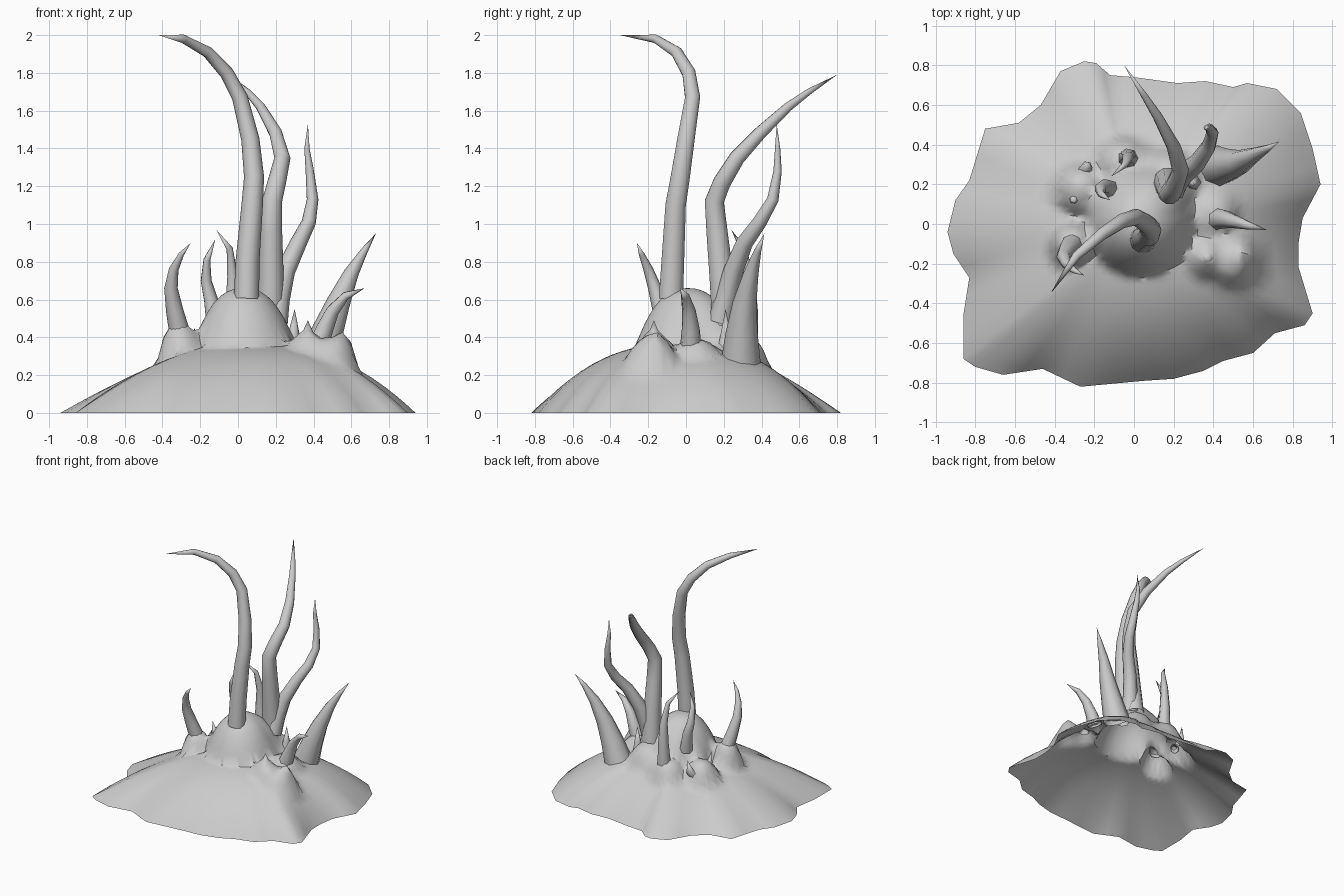
import bpy, bmesh, math
from mathutils import Vector

if "Cube" in bpy.data.objects:
    bpy.data.objects.remove(bpy.data.objects["Cube"])

grey = bpy.data.materials.new("stone grey")
grey.diffuse_color = (0.6, 0.6, 0.6, 1)
grey.use_nodes = True
grey.node_tree.nodes["Principled BSDF"].inputs["Base Color"].default_value = grey.diffuse_color


def finish(bm, name, angle):
    me = bpy.data.meshes.new(name)
    bmesh.ops.recalc_face_normals(bm, faces=bm.faces)
    bm.to_mesh(me)
    bm.free()
    ob = bpy.data.objects.new(name, me)
    me.materials.append(grey)
    bpy.context.collection.objects.link(ob)
    bpy.ops.object.select_all(action='DESELECT')
    ob.select_set(True)
    bpy.context.view_layer.objects.active = ob
    bpy.ops.object.shade_smooth_by_angle(angle=math.radians(angle))
    return ob


# Ragged rim of the ground, counter-clockwise
rim = [(.94, .2), (.9, .38), (.84, .56), (.72, .68), (.57, .71), (.5, .69), (.36, .72),
       (.22, .71), (0, .74), (-.12, .75), (-.19, .81), (-.25, .82), (-.37, .77), (-.47, .6),
       (-.58, .51), (-.75, .48), (-.83, .22), (-.9, .12), (-.94, -.04), (-.91, -.15),
       (-.83, -.27), (-.86, -.46), (-.86, -.68), (-.8, -.72), (-.66, -.76), (-.46, -.73),
       (-.27, -.82), (.05, -.79), (.2, -.78), (.35, -.74), (.45, -.69), (.6, -.65),
       (.71, -.55), (.86, -.51), (.9, -.45), (.83, -.22), (.83, -.09), (.85, .03)]

# Mounds: x, y, radius, top height, roundness (1 is a cone)
mounds = [(.03, .01, .28, .66, 2.4), (-.31, -.1, .12, .47, 3), (-.27, .18, .14, .41, 2.5),
          (-.05, .3, .15, .41, 2.5), (.17, .22, .17, .45, 2.5), (.4, .05, .13, .39, 2.5),
          (.5, -.18, .15, .40, 2), (.37, -.17, .12, .46, 1.1), (.54, -.17, .1, .47, 1.2)]


def height(x, y, t):
    a = math.atan2(y, x)
    base = .37 * (1 - t ** (2.12 + .65 * math.cos(a + .45)))
    for mx, my, r, top, k in mounds[::-1]:
        d = math.hypot(x - mx, y - my) / r
        if d < 1:
            base = max(base, base + (top - base) * (1 - d ** k))
    return base


# Rim columns, with a smoothed outline that guides the inner ground
dirs, radii = [], []
for i, p in enumerate(rim):
    q = rim[(i + 1) % len(rim)]
    for c in (Vector(p), (Vector(p) + Vector(q)) / 2):
        dirs.append(c.normalized())
        radii.append(c.length)
n = len(dirs)
soft = radii[:]
for _ in range(8):
    soft = [(soft[j - 1] + 2 * soft[j] + soft[(j + 1) % n]) / 4 for j in range(n)]

# Open shell of ground with a central dome and smaller mounds
bm = bmesh.new()
steps = [i * .034 for i in range(1, 20)] + [.7, .77, .84, .9, .95, 1]
centre = bm.verts.new((0, 0, height(0, 0, 0)))
rings = []
for t in steps:
    ring = []
    for d, r, s in zip(dirs, radii, soft):
        p = d * t * (s + (r - s) * t ** 3)
        ring.append(bm.verts.new((p.x, p.y, height(p.x, p.y, t))))
    rings.append(ring)
for j in range(n):
    k = (j + 1) % n
    bm.faces.new((centre, rings[0][j], rings[0][k]))
    for a, b in zip(rings, rings[1:]):
        bm.faces.new((a[j], b[j], b[k], a[k]))
ground = finish(bm, "ground_mound", 50)


def ground_z(p):
    v = min(ground.data.vertices, key=lambda v: (v.co.xy - p.xy).length)
    return v.co.z


# Tapered curved horn: path of points, base radius; the root stays just under the ground
def horn(name, path, radius, sides=8, power=.7, sink=.04):
    pts = [Vector(p) for p in path]
    pts[0].z = min(max(pts[0].z, ground_z(pts[0]) - sink), pts[1].z - .02)
    bm = bmesh.new()
    lengths = [0]
    for a, b in zip(pts, pts[1:]):
        lengths.append(lengths[-1] + (b - a).length)
    prev, side = None, Vector((1, 0, 0))
    for i, p in enumerate(pts[:-1]):
        d = (pts[i + 1] - pts[max(i - 1, 0)]).normalized()
        side = (side - d * side.dot(d)).normalized()
        up = d.cross(side)
        r = radius * (1 - lengths[i] / lengths[-1]) ** power
        ring = []
        for s in range(sides):
            a = 2 * math.pi * s / sides
            ring.append(bm.verts.new(p + (side * math.cos(a) + up * math.sin(a)) * r))
        if prev:
            for s in range(sides):
                e = (s + 1) % sides
                bm.faces.new((prev[s], prev[e], ring[e], ring[s]))
        prev = ring
    tip = bm.verts.new(pts[-1])
    for s in range(sides):
        bm.faces.new((prev[s], prev[(s + 1) % sides], tip))
    return finish(bm, name, 60)


# Three long tentacles
horn("tall_front_tentacle", [(.045, -.08, .6), (.05, -.07, .8), (.075, -.055, 1.1), (.085, -.03, 1.25),
     (.065, 0, 1.45), (.01, .035, 1.67), (-.06, .015, 1.8), (-.16, -.05, 1.91), (-.29, -.16, 1.98),
     (-.42, -.35, 2)], .067, 10, .52)
horn("tall_back_tentacle", [(.17, .21, .38), (.175, .19, .7), (.175, .165, .95), (.18, .15, 1.12),
     (.205, .19, 1.22), (.235, .27, 1.35), (.2, .39, 1.48), (.12, .54, 1.62), (.05, .65, 1.7),
     (-.05, .8, 1.79)], .075, 10)
horn("mid_tentacle", [(.2, .18, .36), (.215, .21, .6), (.25, .25, .75), (.32, .31, .9), (.375, .39, 1.01),
     (.395, .46, 1.13), (.38, .485, 1.28), (.365, .485, 1.4), (.37, .48, 1.53)], .064, 8)

# Short curved horns around the dome
horn("broad_right_horn", [(.42, .29, .27), (.47, .295, .42), (.53, .31, .58), (.6, .345, .74),
     (.67, .38, .86), (.73, .415, .95)], .105, 8, .9)
horn("low_right_horn", [(.42, .025, .35), (.455, .025, .44), (.5, .015, .54), (.57, -.005, .62),
     (.67, -.03, .66)], .058, 7)
horn("left_horn", [(-.31, -.1, .42), (-.335, -.13, .54), (-.355, -.165, .66), (-.34, -.2, .76),
     (-.3, -.235, .84), (-.25, -.26, .9)], .055)
horn("back_left_horn", [(-.12, .17, .45), (-.145, .19, .6), (-.17, .18, .7), (-.165, .15, .81),
     (-.12, .12, .92)], .05, 7)
horn("back_horn", [(-.03, .33, .36), (-.03, .34, .55), (-.03, .335, .72), (-.045, .3, .87),
     (-.115, .24, .97)], .052, 7)

# Small thorns: name, base, tip, radius
for name, base, tip, r in [
        ("inner_right_thorn", (.29, .21, .25), (.3, .21, .55), .05),
        ("front_right_thorn", (.37, -.17, .3), (.37, -.17, .49), .045),
        ("rear_left_thorn", (-.25, .26, .2), (-.23, .31, .45), .04),
        ("left_thorn", (-.29, .15, .2), (-.31, .11, .47), .035)]:
    mid = Vector(base).lerp(Vector(tip), .6)
    horn(name, [base, mid, tip], r, 6, 1, .05)
